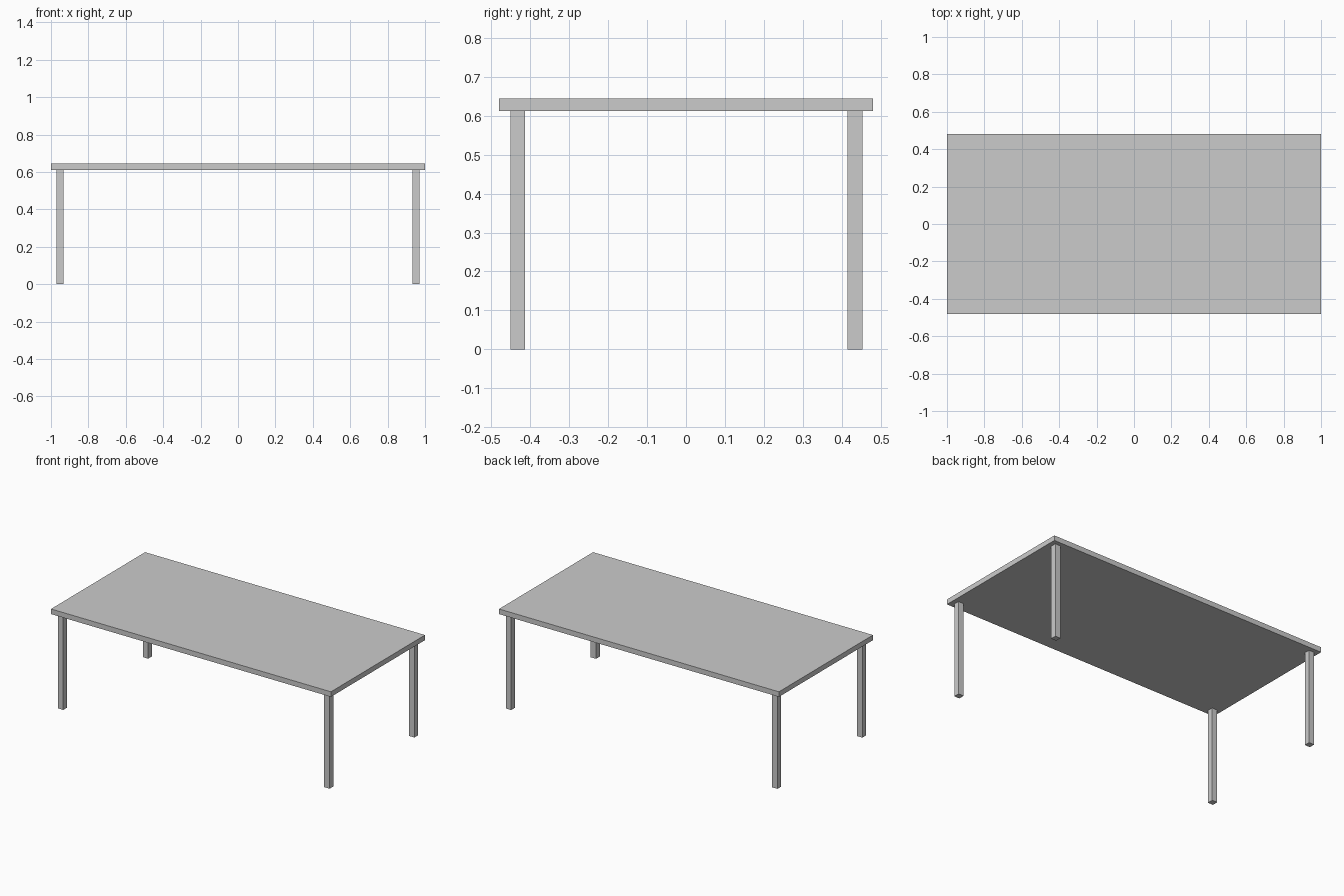
import bpy

if "Cube" in bpy.data.objects:
    bpy.data.objects.remove(bpy.data.objects["Cube"])

TOP_Z, UNDER_Z = 0.645, 0.612
LEG = 0.038


def box(name, center, size):
    bpy.ops.mesh.primitive_cube_add(size=1, location=center)
    ob = bpy.context.object
    ob.name = name
    ob.scale = size
    bpy.ops.object.transform_apply(location=False, rotation=False, scale=True)
    return ob


# Table top slab
box("table_top", (0, 0, (TOP_Z + UNDER_Z) / 2), (2.0, 0.96, TOP_Z - UNDER_Z))

# Four square legs, set in slightly from the corners
for side, x in (("left", -0.952), ("right", 0.951)):
    for end, y in (("front", -0.432), ("back", 0.434)):
        box(f"{end}_{side}_leg", (x, y, UNDER_Z / 2), (LEG, LEG, UNDER_Z))
